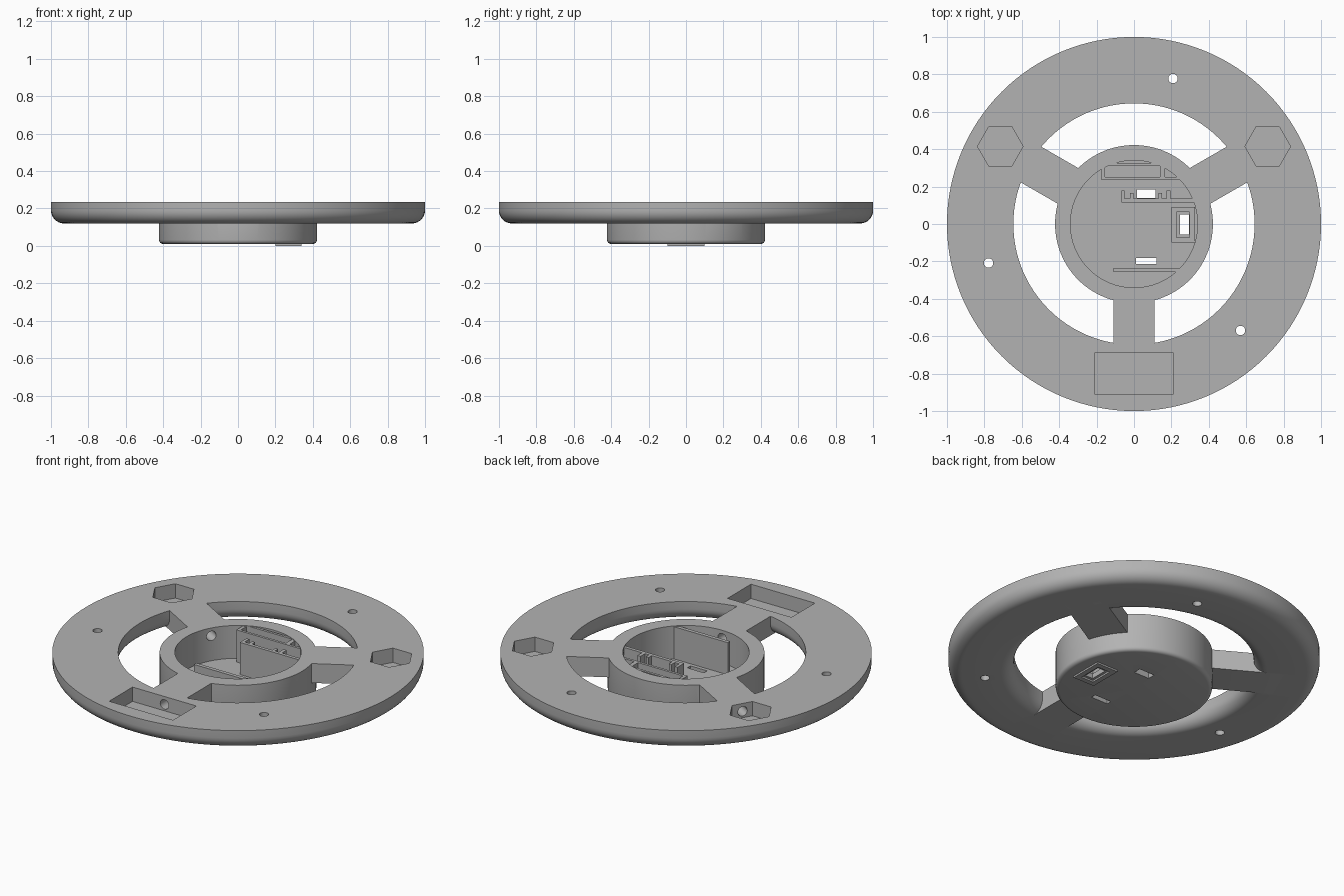
import bpy, bmesh
from math import radians, cos, sin, tau, pi
from mathutils import Matrix, Vector

cube = bpy.data.objects.get("Cube")
if cube:
    bpy.data.objects.remove(cube)

grey = bpy.data.materials.new("matte_grey")
grey.use_nodes = True
color = (0.45, 0.45, 0.45, 1)
grey.diffuse_color = color
grey.node_tree.nodes["Principled BSDF"].inputs["Base Color"].default_value = color

TOP, RING_BOTTOM, FLOOR, HUB_BOTTOM = 0.235, 0.12, 0.04, 0.01
SPOKE_ANGLES = [radians(a) for a in (30, 150, 270)]


def make(name, bm):
    bmesh.ops.recalc_face_normals(bm, faces=bm.faces)
    mesh = bpy.data.meshes.new(name)
    bm.to_mesh(mesh)
    bm.free()
    mesh.materials.append(grey)
    obj = bpy.data.objects.new(name, mesh)
    bpy.context.collection.objects.link(obj)
    return obj


def lathe(name, profile, closed, steps=128):
    bm = bmesh.new()
    verts = [bm.verts.new((r, 0, z)) for r, z in profile]
    pairs = list(zip(verts, verts[1:]))
    if closed:
        pairs.append((verts[-1], verts[0]))
    edges = [bm.edges.new(p) for p in pairs]
    bmesh.ops.spin(bm, geom=verts + edges, cent=(0, 0, 0), axis=(0, 0, 1),
                   angle=tau, steps=steps, use_duplicate=False)
    bmesh.ops.remove_doubles(bm, verts=bm.verts, dist=1e-5)
    return make(name, bm)


def fillet(r, z, radius, start, end, steps=8):
    angles = [radians(start + (end - start) * i / steps) for i in range(steps + 1)]
    return [(r + radius * cos(a), z + radius * sin(a)) for a in angles]


def add_box(bm, x0, x1, y0, y1, z0, z1, turn=0):
    mid = Vector((x0 + x1, y0 + y1, z0 + z1)) / 2
    size = Matrix.Diagonal((x1 - x0, y1 - y0, z1 - z0, 1))
    matrix = Matrix.Rotation(turn, 4, "Z") @ Matrix.Translation(mid) @ size
    bmesh.ops.create_cube(bm, size=1, matrix=matrix)


def box(name, *dims, turn=0):
    bm = bmesh.new()
    add_box(bm, *dims, turn=turn)
    return make(name, bm)


def cylinder(name, radius, depth, matrix, sides=32):
    bm = bmesh.new()
    bmesh.ops.create_cone(bm, cap_ends=True, segments=sides, radius1=radius,
                          radius2=radius, depth=depth, matrix=matrix)
    return make(name, bm)


def combine(target, tool, operation):
    mod = target.modifiers.new("cut", "BOOLEAN")
    mod.operation, mod.solver, mod.object = operation, "EXACT", tool
    bpy.context.view_layer.objects.active = target
    bpy.ops.object.modifier_apply(modifier=mod.name)
    bpy.data.objects.remove(tool)


def smooth(obj):
    bpy.ops.object.select_all(action="DESELECT")
    obj.select_set(True)
    bpy.context.view_layer.objects.active = obj
    bpy.ops.object.shade_smooth_by_angle(angle=radians(30))


# Outer ring with rounded lower edges
R = 0.07
ring = lathe("wheel_body",
             [(0.645, TOP)] + fillet(0.645 + R, RING_BOTTOM + R, R, 180, 270)
             + fillet(1 - R, RING_BOTTOM + R, R, 270, 360) + [(1, TOP)], True)

# Cup-shaped hub
hub = lathe("hub", [(0, HUB_BOTTOM)] + fillet(0.40, HUB_BOTTOM + 0.022, 0.022, 270, 360, 4)
            + [(0.422, TOP), (0.34, TOP), (0.34, FLOOR), (0, FLOOR)], False)
combine(ring, hub, "UNION")

# Three spokes
for a in SPOKE_ANGLES:
    combine(ring, box("spoke", 0.38, 0.75, -0.11, 0.11, RING_BOTTOM, TOP, turn=a), "UNION")

# Hexagonal pockets and rectangular pocket
for side in (-1, 1):
    place = Matrix.Translation((side * 0.715, 0.415, 0.25)) @ Matrix.Rotation(pi / 2, 4, "Z")
    combine(ring, cylinder("hex_cutter", 0.122, 0.2, place, 6), "DIFFERENCE")
combine(ring, box("pocket_cutter", -0.21, 0.21, -0.91, -0.69, 0.15, 0.4), "DIFFERENCE")

# Wire channels from the hub cavity through the spokes to the pockets
for a in SPOKE_ANGLES:
    place = (Matrix.Rotation(a, 4, "Z") @ Matrix.Translation((0.54, 0, 0.188))
             @ Matrix.Rotation(pi / 2, 4, "Y"))
    combine(ring, cylinder("channel_cutter", 0.028, 0.46, place), "DIFFERENCE")

# Screw holes through the ring
for a in (75, 195, 315):
    a = radians(a)
    place = Matrix.Translation((0.805 * cos(a), 0.805 * sin(a), 0.2))
    combine(ring, cylinder("screw_cutter", 0.025, 0.5, place), "DIFFERENCE")

# Slots through the hub floor
for x0, x1, y0, y1 in ((0.015, 0.115, 0.14, 0.185), (0.01, 0.12, -0.213, -0.183),
                       (0.245, 0.295, -0.055, 0.05)):
    combine(ring, box("slot_cutter", x0, x1, y0, y1, -0.1, 0.1), "DIFFERENCE")
smooth(ring)

# Upright ribs inside the hub: front rib, rear box walls, bracket
bm = bmesh.new()
RIB_TOP = TOP - 0.004
for dims in ((-0.11, 0.245, -0.257, -0.235),
             (-0.175, 0.28, 0.235, 0.25),
             (-0.175, -0.155, 0.235, 0.325),
             (0.14, 0.165, 0.235, 0.325),
             (-0.175, 0.165, 0.31, 0.325),
             (-0.068, 0.335, 0.115, 0.135),
             (-0.068, -0.05, 0.115, 0.178),
             (0.175, 0.195, 0.115, 0.178)):
    add_box(bm, *dims, FLOOR - 0.01, RIB_TOP)
for x in (-0.012, 0.14):
    add_box(bm, x - 0.009, x + 0.009, 0.13, 0.165, FLOOR - 0.01, RIB_TOP)
make("hub_ribs", bm)


# Port surround: frame above the floor and thin rim below
def frame(bm, x0, x1, y0, y1, wall, z0, z1):
    for s in ((x0, x0 + wall, y0, y1), (x1 - wall, x1, y0, y1),
              (x0, x1, y0, y0 + wall), (x0, x1, y1 - wall, y1)):
        add_box(bm, *s, z0, z1)


bm = bmesh.new()
frame(bm, 0.2, 0.325, -0.1, 0.09, 0.027, FLOOR - 0.01, 0.09)
frame(bm, 0.2, 0.34, -0.1, 0.1, 0.03, 0, HUB_BOTTOM + 0.01)
make("port_surround", bm)
